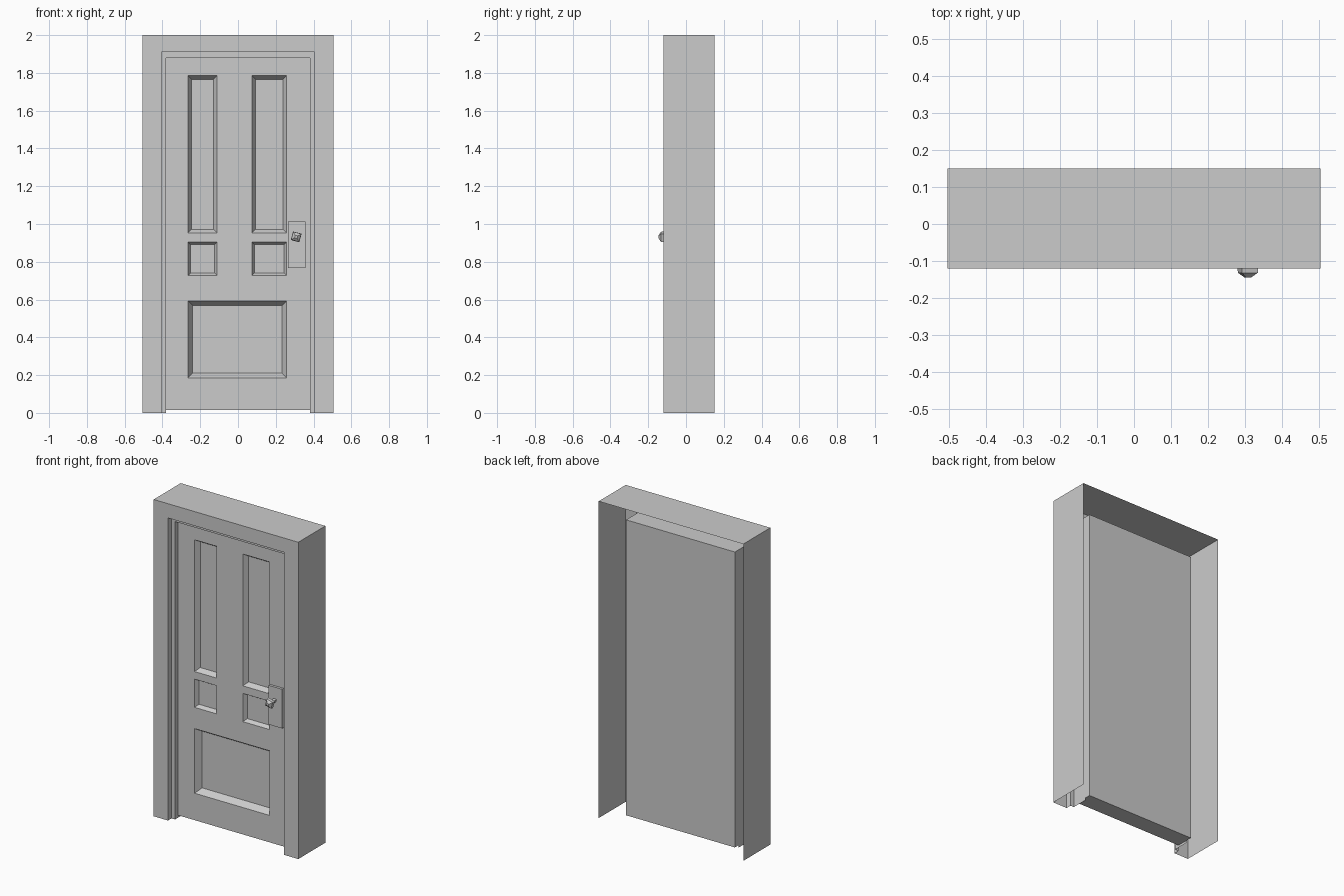
import bpy, bmesh, math

default = bpy.data.objects.get("Cube")
if default:
    bpy.data.objects.remove(default, do_unlink=True)

grey = bpy.data.materials.new("plain grey")
grey.use_nodes = True
grey.diffuse_color = (0.6, 0.6, 0.6, 1)
bsdf = next(n for n in grey.node_tree.nodes if n.type == 'BSDF_PRINCIPLED')
bsdf.inputs["Base Color"].default_value = (0.6, 0.6, 0.6, 1)

DOOR_FRONT, DOOR_BACK = -0.055, 0.055


def finish(bm, name):
    mesh = bpy.data.meshes.new(name)
    bm.to_mesh(mesh)
    bm.free()
    mesh.materials.append(grey)
    obj = bpy.data.objects.new(name, mesh)
    bpy.context.collection.objects.link(obj)
    return obj


# Door frame: open-backed shell skinned across stepped arches (half width, height, y)
arches = [(0.505, 2.0, 0.15), (0.505, 2.0, -0.12), (0.405, 1.91, -0.12),
          (0.405, 1.91, -0.085), (0.38, 1.88, -0.085), (0.38, 1.88, 0.02)]
bm = bmesh.new()
rings = [[bm.verts.new((x, y, z)) for x, z in ((-w, 0), (-w, h), (w, h), (w, 0))]
         for w, h, y in arches]
for a, b in zip(rings, rings[1:]):
    for j in range(3):
        bm.faces.new((a[j], b[j], b[j + 1], a[j + 1]))
finish(bm, "door_frame")

# Door leaf: front grid, with cells merged into panels and pushed in
xs = [-0.38, -0.265, -0.11, 0.073, 0.258, 0.38]
zs = [0.015, 0.185, 0.593, 0.727, 0.905, 0.953, 1.785, 1.88]
bm = bmesh.new()
grid = [[bm.verts.new((x, DOOR_FRONT, z)) for x in xs] for z in zs]
cells = {}
for r in range(len(zs) - 1):
    for c in range(len(xs) - 1):
        cells[c, r] = bm.faces.new((grid[r][c], grid[r][c + 1],
                                    grid[r + 1][c + 1], grid[r + 1][c]))
bm.normal_update()
wide = bmesh.ops.dissolve_faces(bm, faces=[cells[c, 1] for c in (1, 2, 3)])["region"]


def sink(faces, bevel, depth):
    bmesh.ops.inset_individual(bm, faces=faces, thickness=bevel, depth=-depth,
                               use_even_offset=True)


sink(wide, 0.025, 0.04)
sink([cells[1, 3], cells[3, 3]], 0.014, 0.024)
sink([cells[1, 5], cells[3, 5]], 0.019, 0.03)

# Door edges and back
rim = [e for e in bm.edges if e.is_boundary]
edges = bmesh.ops.extrude_edge_only(bm, edges=rim)["geom"]
for v in edges:
    if isinstance(v, bmesh.types.BMVert):
        v.co.y = DOOR_BACK
bmesh.ops.holes_fill(bm, edges=[e for e in bm.edges if e.is_boundary], sides=0)
bmesh.ops.recalc_face_normals(bm, faces=bm.faces)
finish(bm, "door_leaf")

# Lock plate
bm = bmesh.new()
bmesh.ops.create_cube(bm, size=1)
bmesh.ops.scale(bm, vec=(0.095, 0.02, 0.247), verts=bm.verts)
finish(bm, "lock_plate").location = (0.311, -0.061, 0.89)

# Knob: four-sided turned profile (radius, y), slightly twisted
profile = [(0.012, -0.065), (0.012, -0.1), (0.033, -0.114), (0.031, -0.132), (0.01, -0.145)]
bm = bmesh.new()
rings = []
for radius, y in profile:
    angles = [math.radians(30 + 90 * k) for k in range(4)]
    rings.append([bm.verts.new((radius * math.cos(t), y, radius * math.sin(t)))
                  for t in angles])
for a, b in zip(rings, rings[1:]):
    for k in range(4):
        n = (k + 1) % 4
        bm.faces.new((a[k], a[n], b[n], b[k]))
bm.faces.new(rings[0])
bm.faces.new(rings[-1])
bmesh.ops.recalc_face_normals(bm, faces=bm.faces)
finish(bm, "knob").location = (0.308, 0, 0.932)
